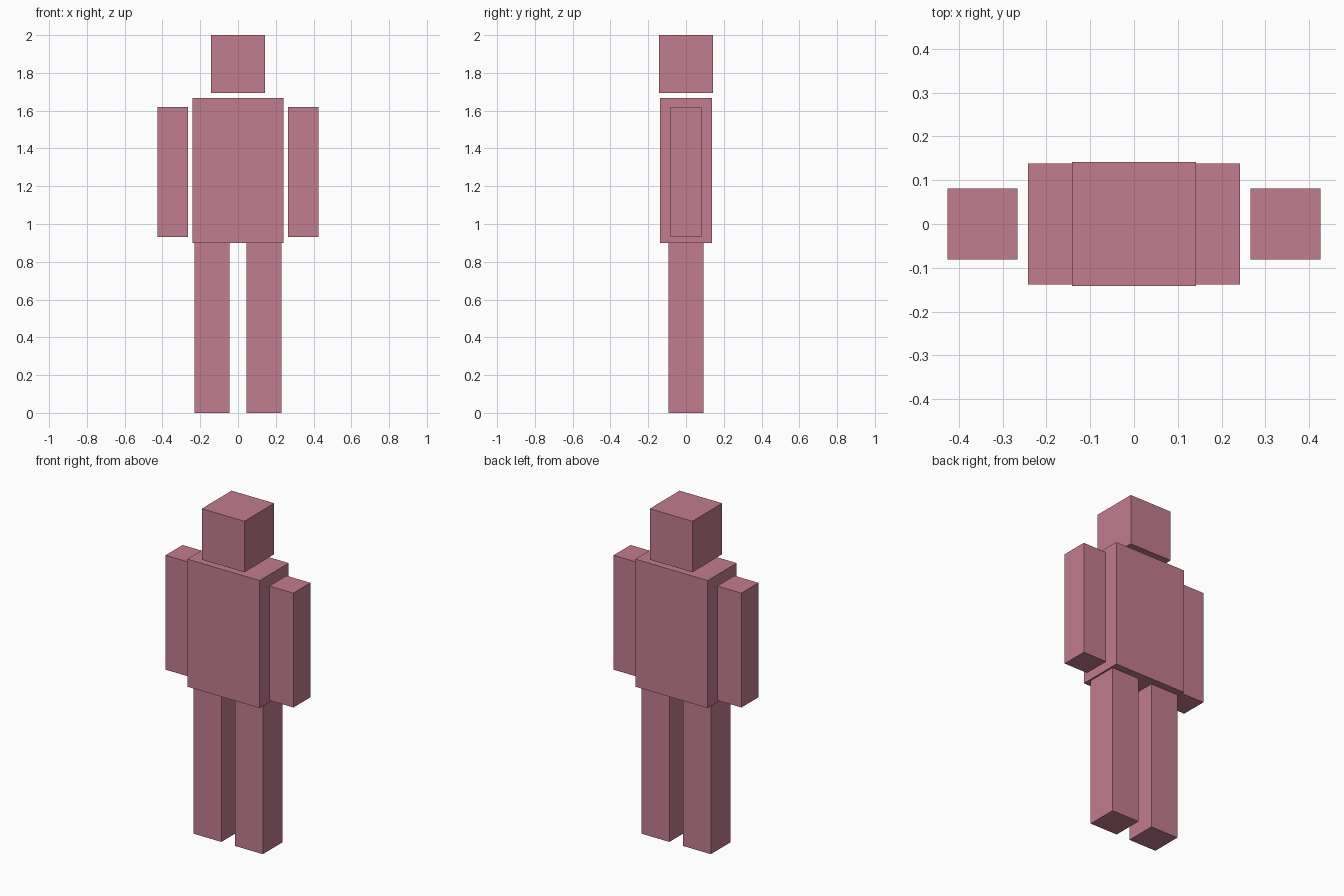
import bpy
import bmesh
from mathutils import Matrix, Vector

cube = bpy.data.objects.get("Cube")
if cube:
    bpy.data.objects.remove(cube, do_unlink=True)

# One dusty pink material for the whole figure
pink = bpy.data.materials.new("dusty_pink")
pink.use_nodes = True
colour = (0.54, 0.2, 0.275, 1.0)
pink.diffuse_color = colour
pink.node_tree.nodes["Principled BSDF"].inputs["Base Color"].default_value = colour


def block(name, x, width, depth, bottom, top):
    """Box centred on y = 0, with its origin at its middle."""
    bm = bmesh.new()
    size = Vector((width, depth, top - bottom))
    bmesh.ops.create_cube(bm, size=1, matrix=Matrix.Diagonal(size).to_4x4())
    mesh = bpy.data.meshes.new(name)
    bm.to_mesh(mesh)
    bm.free()
    mesh.materials.append(pink)
    obj = bpy.data.objects.new(name, mesh)
    obj.location = (x, 0, (bottom + top) / 2)
    bpy.context.collection.objects.link(obj)
    return obj


# Head and torso
block("head", 0, 0.284, 0.284, 1.693, 2.0)
block("torso", 0, 0.483, 0.276, 0.9, 1.668)

# Paired limbs
for side, sign in (("left", 1), ("right", -1)):
    block(side + "_arm", sign * 0.346, 0.16, 0.162, 0.931, 1.62)
    block(side + "_leg", sign * 0.138, 0.185, 0.186, 0, 0.9)
